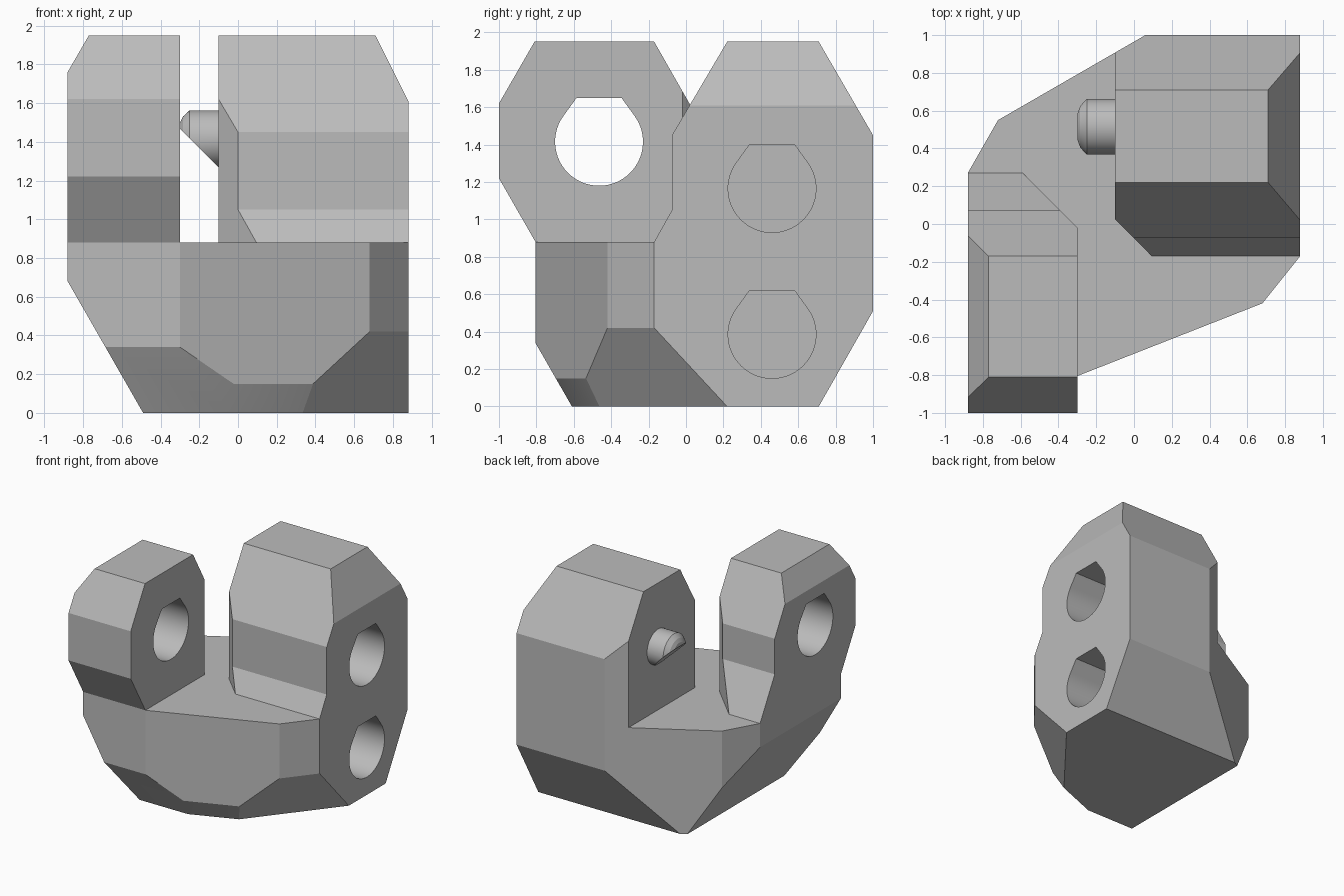
import bpy, bmesh, math
from mathutils import Vector

old = bpy.data.objects.get("Cube")
if old:
    bpy.data.objects.remove(old, do_unlink=True)

grey = bpy.data.materials.new("plain_grey")
grey.use_nodes = True
COLOUR = (0.5, 0.5, 0.5, 1)
grey.diffuse_color = COLOUR
grey.node_tree.nodes["Principled BSDF"].inputs["Base Color"].default_value = COLOUR


def finish(bm, name):
    bmesh.ops.recalc_face_normals(bm, faces=bm.faces)
    mesh = bpy.data.meshes.new(name)
    bm.to_mesh(mesh)
    bm.free()
    mesh.materials.append(grey)
    obj = bpy.data.objects.new(name, mesh)
    bpy.context.collection.objects.link(obj)
    return obj


def slice_off(bm, point, normal):
    """Remove everything on the normal side of a plane and cap the cut."""
    cut = bmesh.ops.bisect_plane(bm, geom=bm.verts[:] + bm.edges[:] + bm.faces[:], dist=1e-5,
                                 plane_co=point, plane_no=normal, clear_outer=True)
    edges = [g for g in cut["geom_cut"] if isinstance(g, bmesh.types.BMEdge)]
    bmesh.ops.holes_fill(bm, edges=[e for e in edges if e.is_boundary], sides=0)


def carve(name, low, high, cuts):
    """A box trimmed by planes; each plane is (axis, a, b): a line a-b swept along the axis."""
    bm = bmesh.new()
    bmesh.ops.create_cube(bm, size=1)
    low, high = Vector(low), Vector(high)
    mid = (low + high) / 2
    for v in bm.verts:
        v.co = mid + Vector(c * s for c, s in zip(v.co, high - low))
    for axis, a, b in cuts:
        p, q = (Vector(c[:axis] + (0,) + c[axis:]) for c in (a, b))
        sweep = Vector((0, 0, 0))
        sweep[axis] = 1
        n = (q - p).cross(sweep).normalized()
        if n.dot(p - mid) < 0:
            n.negate()
        slice_off(bm, p, n)
    return bm


X, Y, Z = 0, 1, 2
TOP, FLOOR = 1.95, 0.88
back_slant = (Z, (-0.72, 0.55), (0.06, 1.0))

# Base: faceted bowl shape
base_bm = carve("base", (-0.88, -0.805, 0), (0.88, 1, FLOOR), [
    back_slant,
    (Z, (-0.88, 0.27), (-0.72, 0.55)),
    (Z, (-0.30, -0.805), (0.68, -0.42)),
    (Z, (0.68, -0.42), (0.88, -0.17)),
    (X, (1.0, 0.51), (0.71, 0)),
    (X, (-0.805, 0.34), (-0.61, 0)),
    (Y, (-0.88, 0.68), (-0.49, 0)),
])
slice_off(base_bm, (0.88, 0.22, 0), Vector((0.105, -0.084, -0.078)).normalized())
slice_off(base_bm, (-0.02, -0.695, 0.15), Vector((0.317, -0.806, -0.5)).normalized())
body = finish(base_bm, "connector_body")

# Wide lug
wide = finish(carve("wide", (-0.10, -0.17, 0.6), (0.88, 1, TOP), [
    back_slant,
    (X, (0.71, TOP), (1.0, 1.45)),
    (X, (0.22, TOP), (-0.075, 1.45)),
    (Y, (0.71, TOP), (0.88, 1.61)),
    (Z, (-0.10, 0.025), (0.10, -0.175)),
    (Z, (0.88, -0.075), (0.0, -0.075)),
]), "wide_lug")

# Flared foot at the front of the wide lug
foot = finish(carve("foot", (-0.10, -0.17, 0.7), (0.88, 0.3, 1.05), [
    (X, (-0.075, 1.05), (-0.17, FLOOR)),
    (Z, (-0.10, 0.025), (0.10, -0.175)),
]), "wide_lug_foot")

# Narrow lug and its flared foot
corner = (Z, (-0.30, -0.02), (-0.59, 0.27))
narrow = finish(carve("narrow", (-0.88, -1, FLOOR), (-0.30, 0.075, TOP), [
    (X, (-0.81, TOP), (-1.0, 1.62)),
    (X, (-1.0, 1.22), (-0.805, FLOOR)),
    (X, (-0.17, TOP), (0.075, 1.52)),
    (Y, (-0.77, TOP), (-0.88, 1.76)),
    corner,
]), "narrow_lug")
narrow_foot = finish(carve("foot", (-0.88, -0.5, FLOOR), (-0.30, 0.27, 1.22), [
    (X, (0.27, FLOOR), (0.075, 1.22)),
    corner,
]), "narrow_lug_foot")

# Locating peg with tapered tip and undercut
peg_bm = bmesh.new()
rings = []
for x, r in ((0.0, 0.147), (-0.25, 0.147), (-0.285, 0.115), (-0.30, 0.085)):
    ring = [peg_bm.verts.new((x, 0.515 + r * math.cos(t), 1.415 + r * math.sin(t)))
            for t in (math.tau * i / 40 for i in range(40))]
    if rings:
        for i in range(40):
            j = (i + 1) % 40
            peg_bm.faces.new((rings[-1][i], rings[-1][j], ring[j], ring[i]))
    rings.append(ring)
peg_bm.faces.new(rings[0])
peg_bm.faces.new(rings[-1])
slice_off(peg_bm, (-0.10, 0.5, 1.268), Vector((-1, 0, -1)).normalized())
peg = finish(peg_bm, "locating_peg")


def hole_cutter(name, y, z, x0, x1):
    """Round bore with a flat-topped teardrop roof."""
    r, n = 0.235, 40
    start, end = math.radians(144), math.radians(396)
    outline = [(r * math.cos(t), r * math.sin(t))
               for t in (start + (end - start) * i / n for i in range(n + 1))]
    outline += [(0.12, r), (-0.12, r)]
    bm = bmesh.new()
    face = bm.faces.new([bm.verts.new((x0, y + a, z + b)) for a, b in outline])
    ext = bmesh.ops.extrude_face_region(bm, geom=[face])
    bmesh.ops.translate(bm, vec=(x1 - x0, 0, 0),
                        verts=[g for g in ext["geom"] if isinstance(g, bmesh.types.BMVert)])
    return finish(bm, name)


cutters = [hole_cutter("narrow_lug_bore", -0.465, 1.415, -1.0, -0.2),
           hole_cutter("upper_socket", 0.46, 1.165, 0.3, 1.0),
           hole_cutter("lower_socket", 0.46, 0.385, 0.3, 1.0)]

# Join the solids, then cut the bores
bpy.context.view_layer.objects.active = body
solids = [wide, foot, narrow, narrow_foot, peg]
for tool in solids + cutters:
    mod = body.modifiers.new(tool.name, 'BOOLEAN')
    mod.solver = 'EXACT'
    mod.operation = 'DIFFERENCE' if tool in cutters else 'UNION'
    mod.object = tool
    bpy.ops.object.modifier_apply(modifier=mod.name)
    bpy.data.objects.remove(tool, do_unlink=True)

bpy.ops.object.select_all(action='DESELECT')
body.select_set(True)
bpy.ops.object.shade_smooth_by_angle(angle=math.radians(20))
